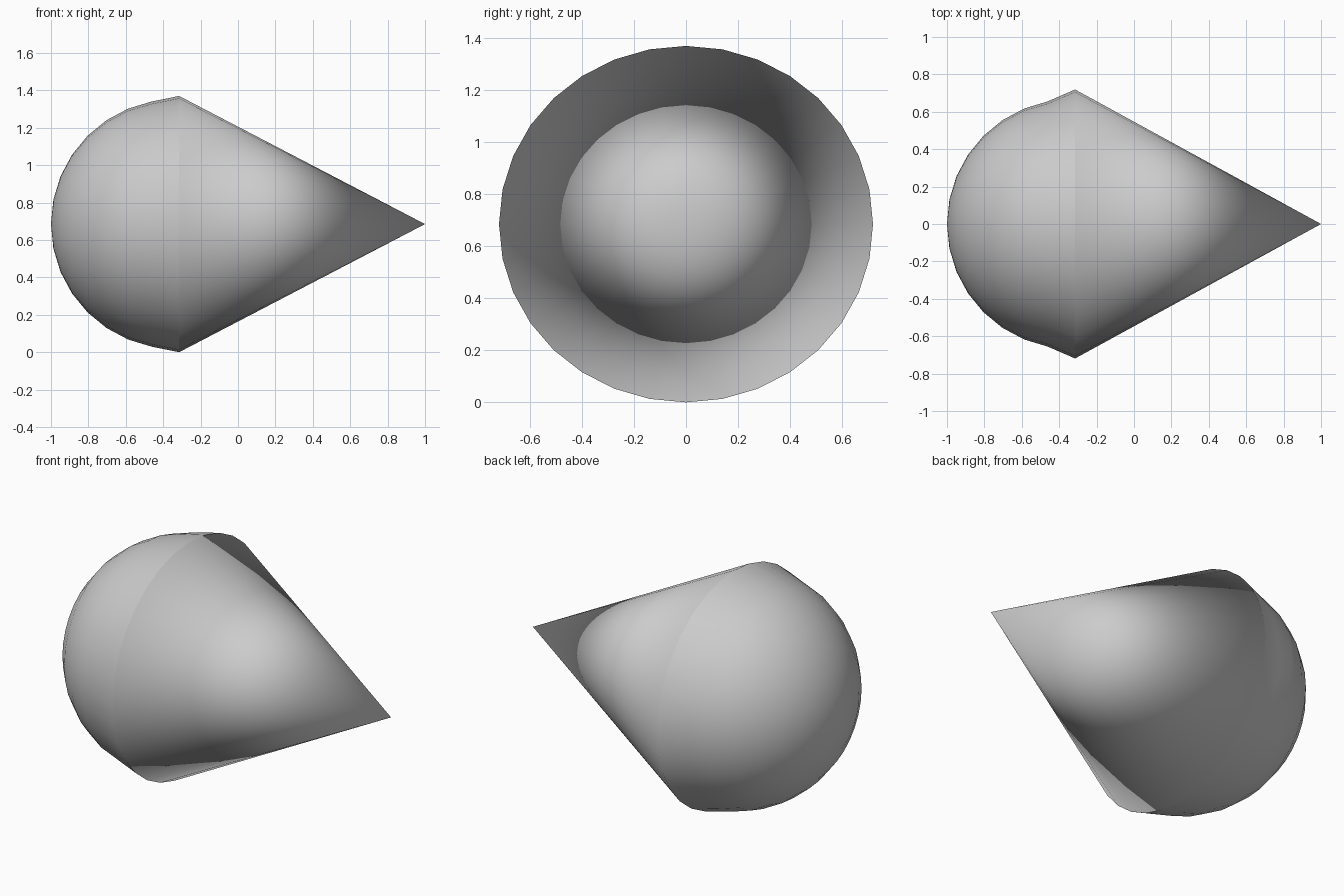
import bpy
import bmesh
import math

if "Cube" in bpy.data.objects:
    bpy.data.objects.remove(bpy.data.objects["Cube"])

SIDES = 32
CENTRE_Z = 0.685
RIM_X, RIM_Y, RIM_Z = -0.315, 0.719, 0.685   # rim position and its two radii
BALL_R = 0.668
BALL_X = -1 + BALL_R
AXIS = (0, math.pi / 2, 0)                   # turns local z onto world x

# Pointed cone, capped at its wide end, smooth all over
length = 1 - RIM_X
bpy.ops.mesh.primitive_cone_add(vertices=SIDES, radius1=1, radius2=0, depth=length,
                                end_fill_type='NGON', rotation=AXIS,
                                location=(RIM_X + length / 2, 0, CENTRE_Z))
cone = bpy.context.object
cone.name = "pointed_cone"
cone.scale = (RIM_Z, RIM_Y, 1)
bpy.ops.object.transform_apply(location=False, rotation=True, scale=True)
bpy.ops.object.shade_smooth()

# Round end: half a ball whose open edge flares out to the cone rim
bpy.ops.mesh.primitive_uv_sphere_add(segments=SIDES, ring_count=16, radius=BALL_R,
                                     rotation=AXIS, location=(BALL_X, 0, CENTRE_Z))
ball = bpy.context.object
ball.name = "round_end"
bm = bmesh.new()
bm.from_mesh(ball.data)
bmesh.ops.delete(bm, geom=[v for v in bm.verts if v.co.z > 0.01], context='VERTS')
for v in bm.verts:
    if abs(v.co.z) < 0.01:
        v.co.x *= RIM_Z / BALL_R
        v.co.y *= RIM_Y / BALL_R
        v.co.z = RIM_X - BALL_X
bm.to_mesh(ball.data)
bm.free()
bpy.ops.object.transform_apply(location=False, rotation=True, scale=True)
bpy.ops.object.shade_smooth()
